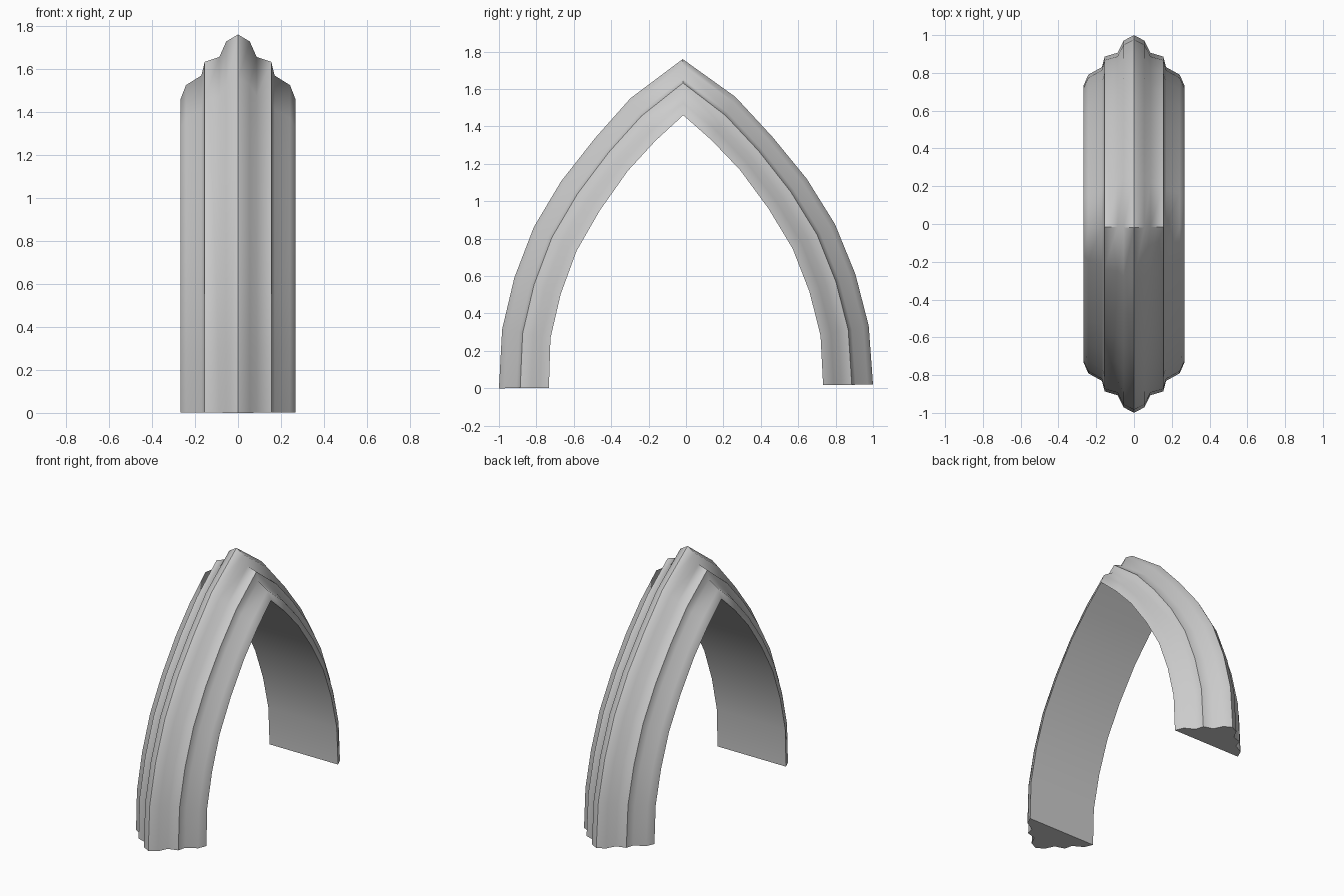
import bpy, bmesh
from math import radians
from mathutils import Matrix

if "Cube" in bpy.data.objects:
    bpy.data.objects.remove(bpy.data.objects["Cube"])

# Half of the pointed arch, springing to apex: outer and inner curves (y, z)
outer = [(1, 0), (.98, .315), (.912, .59), (.805, .86),
         (.657, 1.103), (.475, 1.33), (.28, 1.545), (0, 1.75)]
inner = [(.733, 0), (.722, .265), (.665, .50), (.578, .73),
         (.451, .946), (.30, 1.155), (.15, 1.315), (0, 1.45)]

# Half of the moulding section: (x, depth fraction from inner to outer curve)
half = [(0, 1), (.055, .89), (.087, .65), (.155, .575),
        (.17, .365), (.242, .215), (.267, 0)]
section = [(-x, t) for x, t in reversed(half[1:])] + half


def full(curve):
    return [(-y, z) for y, z in curve] + list(reversed(curve[:-1]))


# Sweep the section along the arch
bm = bmesh.new()
rings = []
for (yo, zo), (yi, zi) in zip(full(outer), full(inner)):
    rings.append([bm.verts.new((x, yi + (yo - yi) * t, zi + (zo - zi) * t))
                  for x, t in section])
n = len(section)
for a, b in zip(rings, rings[1:]):
    for i in range(n):
        j = (i + 1) % n
        bm.faces.new((a[i], a[j], b[j], b[i]))

# Flat feet
bm.faces.new(rings[0])
bm.faces.new(rings[-1])
bmesh.ops.recalc_face_normals(bm, faces=bm.faces)

# The whole arch leans very slightly about x
bm.transform(Matrix.Translation((0, 0, .01)) @ Matrix.Rotation(.01, 4, 'X'))

mesh = bpy.data.meshes.new("arch_moulding")
bm.to_mesh(mesh)
bm.free()
arch = bpy.data.objects.new("arch_moulding", mesh)
bpy.context.collection.objects.link(arch)

bpy.context.view_layer.objects.active = arch
arch.select_set(True)
bpy.ops.object.shade_smooth_by_angle(angle=radians(50))
